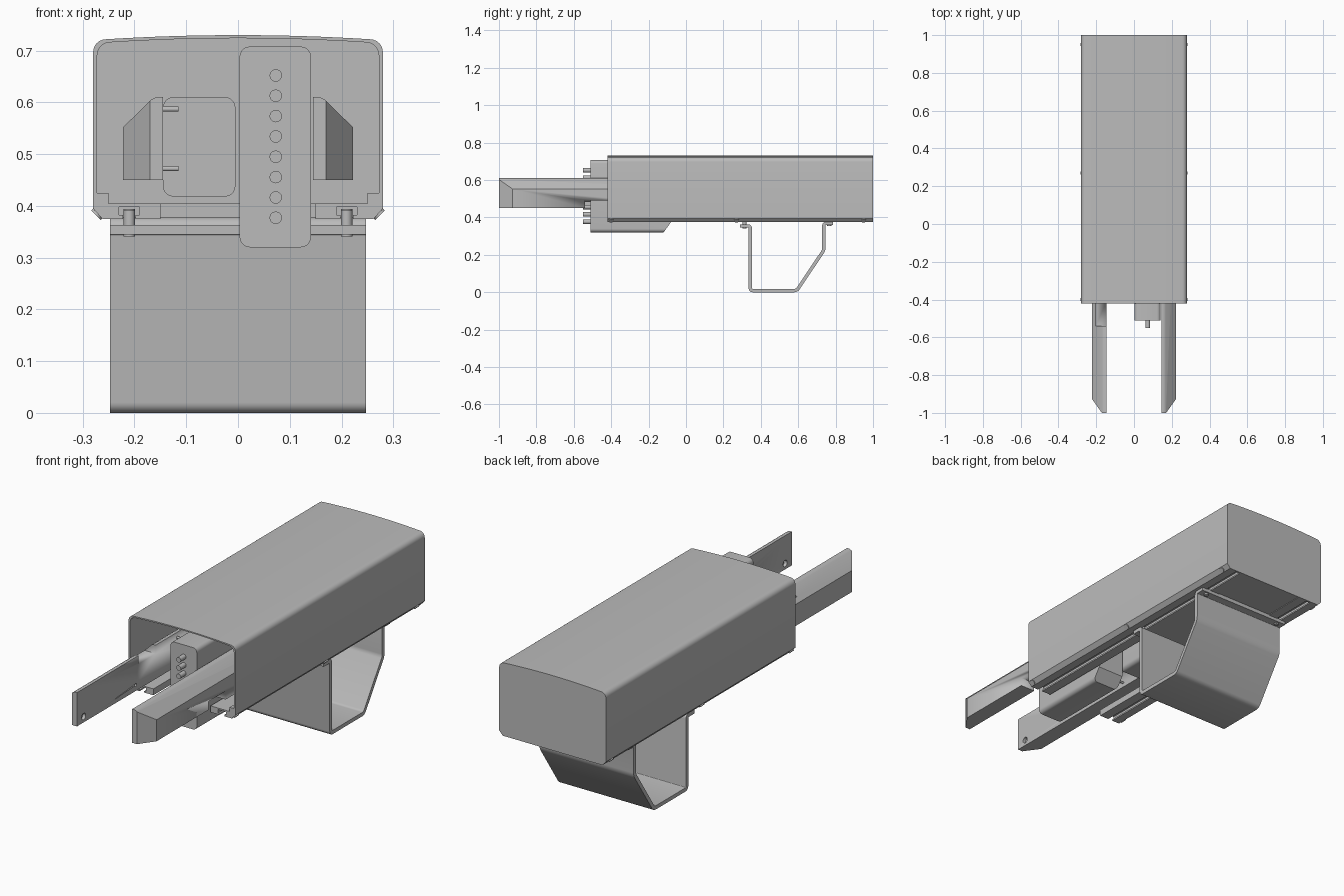
import bpy, bmesh
from math import sin, cos, pi
from mathutils import Vector, Matrix

old = bpy.data.objects.get("Cube")
if old:
    bpy.data.objects.remove(old, do_unlink=True)

grey = bpy.data.materials.new("plain grey")
grey.use_nodes = True
grey.diffuse_color = (0.5, 0.5, 0.5, 1)
grey.node_tree.nodes["Principled BSDF"].inputs["Base Color"].default_value = (0.5, 0.5, 0.5, 1)


def finish(name, bm):
    bmesh.ops.recalc_face_normals(bm, faces=bm.faces[:])
    mesh = bpy.data.meshes.new(name)
    bm.to_mesh(mesh)
    bm.free()
    mesh.materials.append(grey)
    obj = bpy.data.objects.new(name, mesh)
    bpy.context.collection.objects.link(obj)
    bpy.ops.object.select_all(action='DESELECT')
    obj.select_set(True)
    bpy.context.view_layer.objects.active = obj
    bpy.ops.object.shade_smooth_by_angle(angle=0.6)
    return obj


def extrude_y(name, outline, y0, y1, cut=None):
    """Extrude an x-z outline along y, optionally trimmed by a plane."""
    bm = bmesh.new()
    face = bm.faces.new([bm.verts.new((x, y0, z)) for x, z in outline])
    new = bmesh.ops.extrude_face_region(bm, geom=[face])["geom"]
    for v in new:
        if isinstance(v, bmesh.types.BMVert):
            v.co.y = y1
    if cut:
        point, normal = cut
        geom = bm.verts[:] + bm.edges[:] + bm.faces[:]
        res = bmesh.ops.bisect_plane(bm, geom=geom, plane_co=point,
                                     plane_no=normal, clear_outer=True)
        rim = [e for e in res["geom_cut"] if isinstance(e, bmesh.types.BMEdge)]
        bmesh.ops.holes_fill(bm, edges=rim, sides=0)
    return finish(name, bm)


def rounded(x0, x1, z0, z1, r, n=5):
    pts = []
    for cx, cz, q in ((x1 - r, z1 - r, 0), (x0 + r, z1 - r, 1),
                      (x0 + r, z0 + r, 2), (x1 - r, z0 + r, 3)):
        for i in range(n + 1):
            a = (q + i / n) * pi / 2
            pts.append((cx + r * cos(a), cz + r * sin(a)))
    return pts


def block(name, x0, x1, y0, y1, z0, z1):
    return extrude_y(name, [(x0, z0), (x1, z0), (x1, z1), (x0, z1)], y0, y1)


def cylinder(name, centre, axis, radius, length):
    bm = bmesh.new()
    turn = Vector(axis).to_track_quat('Z', 'Y').to_matrix().to_4x4()
    bmesh.ops.create_cone(bm, cap_ends=True, segments=20, radius1=radius,
                          radius2=radius, depth=length,
                          matrix=Matrix.Translation(centre) @ turn)
    return finish(name, bm)


def subtract(obj, cutter):
    mod = obj.modifiers.new("cut", 'BOOLEAN')
    mod.operation = 'DIFFERENCE'
    mod.solver = 'EXACT'
    mod.object = cutter
    bpy.context.view_layer.objects.active = obj
    bpy.ops.object.modifier_apply(modifier="cut")
    bpy.data.objects.remove(cutter, do_unlink=True)


def roof(half_width, crown, r=0.025, n=8):
    """Right half of a crowned top, from the middle to the side wall."""
    flat = half_width - r
    pts = [(flat * i / n, crown - 0.008 * (i / n) ** 2) for i in range(n + 1)]
    for i in range(1, 7):
        a = pi / 2 * (1 - i / 6)
        pts.append((flat + r * cos(a), crown - 0.008 - r + r * sin(a)))
    return pts


def mirrored(half):
    return half + [(-x, z) for x, z in reversed(half) if x > 1e-6]


# housing shell with slotted bottom rails
outer = roof(0.28, 0.73)
inner = roof(0.272, 0.724)
foot = [(0.28, 0.395), (0.262, 0.375),
        (0.222, 0.375), (0.222, 0.382), (0.23, 0.382), (0.23, 0.398),
        (0.19, 0.398), (0.19, 0.382), (0.198, 0.382), (0.198, 0.375),
        (0.15, 0.375), (0.15, 0.405), (0.25, 0.405), (0.25, 0.425), (0.272, 0.425)]
half = outer + foot + inner[::-1]
left_part = [(-x, z) for x, z in reversed(half[1:-1])]
# the outline runs over the outside, then back along the inside
right_outer = outer + foot + inner[:0:-1]
left_inner = [(-x, z) for x, z in inner[1:]]
left_rest = [(-x, z) for x, z in foot[::-1]] + [(-x, z) for x, z in outer[:0:-1]]
extrude_y("housing_shell", right_outer + [inner[0]] + left_inner + left_rest, -0.42, 0.99)
extrude_y("housing_back", mirrored(outer + foot[:2]), 0.99, 1.0)
block("housing_floor", -0.15, 0.15, 0.3, 0.99, 0.378, 0.405)

# screws along the chamfered lower edges
for side in (-1, 1):
    for y in (-0.4, 0.27, 0.95):
        cylinder("edge_screw", (side * 0.27, y, 0.386), (side, 0, -1), 0.013, 0.012)

# two long arms with bevelled tips, notches and tip holes
for side, name in ((-1, "right_arm"), (1, "left_arm")):
    section = [(0.145, 0.45), (0.222, 0.45), (0.222, 0.552), (0.168, 0.605),
               (0.158, 0.61), (0.145, 0.61)]
    arm = extrude_y(name, [(side * x, z) for x, z in section], -1.0, 0.2,
                    ((side * 0.17, -1.0, 0.5), (side * 0.07, -0.05, 0)))
    low, high = (0.44, 0.49) if side > 0 else (0.57, 0.62)
    xs = sorted((side * 0.13, side * 0.24))
    subtract(arm, block("notch_cutter", *xs, -0.54, -0.41, low, high))
    for y, r in ((-0.95, 0.015), (-0.56, 0.007)):
        subtract(arm, cylinder("hole_cutter", (side * 0.145, y, 0.478), (1, 0, 0), r, 0.03))

# pins on the inside of the right arm
for z in (0.472, 0.587):
    cylinder("arm_pin", (-0.132, -0.25, z), (1, 0, 0), 0.005, 0.034)

# connector body with sloped lower rear, and its row of pins
extrude_y("connector_body", rounded(0.003, 0.141, 0.32, 0.708, 0.02), -0.51, -0.08,
          ((0.07, -0.12, 0.32), (0, 0.055, -0.04)))
for i in range(8):
    cylinder("connector_pin", (0.073, -0.525, 0.377 + i * 0.0393), (0, 1, 0), 0.012, 0.05)

# inner module beside the connector
extrude_y("inner_module", rounded(-0.145, -0.005, 0.418, 0.61, 0.02), -0.1, 0.4)

# bent strap bracket underneath
path = [(0.29, 0.354), (0.344, 0.354), (0.344, 0.009), (0.592, 0.009),
        (0.737, 0.225), (0.737, 0.369), (0.785, 0.369)]
bm = bmesh.new()
rows = [[bm.verts.new((x, y, z)) for x in (-0.247, 0.247)] for y, z in path]
for a, b in zip(rows, rows[1:]):
    bm.faces.new((a[0], a[1], b[1], b[0]))
bm.edges.ensure_lookup_table()
bends = [e for e in bm.edges if len(e.link_faces) == 2]
bmesh.ops.bevel(bm, geom=bends, offset=0.012, segments=4, profile=0.5, affect='EDGES')
bracket = finish("bracket", bm)
solid = bracket.modifiers.new("thickness", 'SOLIDIFY')
solid.thickness = 0.018
solid.offset = 0
solid.use_even_offset = True
bpy.ops.object.modifier_apply(modifier="thickness")
bpy.ops.object.shade_smooth_by_angle(angle=0.6)

# bracket bolts
for x in (-0.21, 0.21):
    cylinder("front_bolt", (x, 0.313, 0.366), (0, 0, 1), 0.011, 0.05)
    cylinder("rear_bolt", (x, 0.766, 0.374), (0, 0, 1), 0.011, 0.04)
